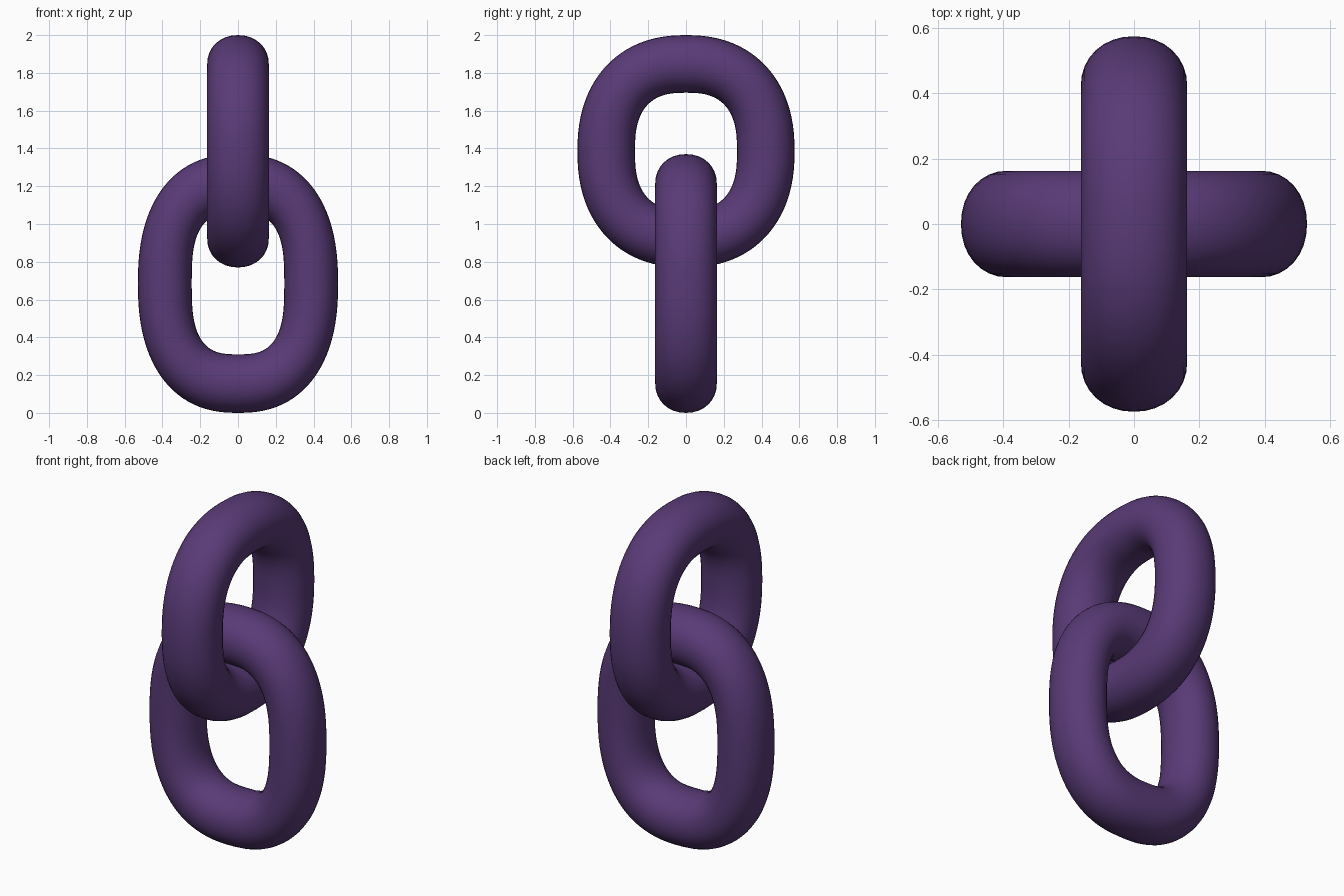
import bpy
import bmesh
from math import sin, cos, pi, copysign

if "Cube" in bpy.data.objects:
    bpy.data.objects.remove(bpy.data.objects["Cube"], do_unlink=True)

purple = bpy.data.materials.new("dark_purple")
purple.use_nodes = True
colour = (0.10, 0.043, 0.185, 1)
purple.diffuse_color = colour
bsdf = purple.node_tree.nodes["Principled BSDF"]
bsdf.inputs["Base Color"].default_value = colour
bsdf.inputs["Roughness"].default_value = 0.7


def oval(angle, half_w, half_h, power):
    """Point on a squarish oval."""
    c, s = cos(angle), sin(angle)
    return (half_w * copysign(abs(c) ** (2 / power), c),
            half_h * copysign(abs(s) ** (2 / power), s))


def chain_link(name, outer, inner, centre_z, half_depth, sideways, steps=96, sides=32):
    """Sweep a rounded section between an outer and an inner oval."""
    bm = bmesh.new()
    rings = []
    for i in range(steps):
        angle = 2 * pi * i / steps
        ow, oh = oval(angle, *outer)
        iw, ih = oval(angle, *inner)
        ring = []
        for j in range(sides):
            across, depth = oval(2 * pi * j / sides, 0.5, half_depth, 2.1)
            t = across + 0.5
            w, h = iw + (ow - iw) * t, ih + (oh - ih) * t
            x, y = (depth, w) if sideways else (w, depth)
            ring.append(bm.verts.new((x, y, centre_z + h)))
        rings.append(ring)
    for i in range(steps):
        a, b = rings[i], rings[(i + 1) % steps]
        for j in range(sides):
            k = (j + 1) % sides
            bm.faces.new((a[j], b[j], b[k], a[k])).smooth = True
    bmesh.ops.recalc_face_normals(bm, faces=bm.faces)
    mesh = bpy.data.meshes.new(name)
    bm.to_mesh(mesh)
    bm.free()
    mesh.materials.append(purple)
    obj = bpy.data.objects.new(name, mesh)
    bpy.context.collection.objects.link(obj)


# Two interlocked links at right angles
chain_link("lower_link", (0.53, 0.685, 2.35), (0.245, 0.375, 3.0), 0.685, 0.163, False)
chain_link("upper_link", (0.575, 0.615, 2.25), (0.27, 0.31, 2.7), 1.385, 0.163, True)
